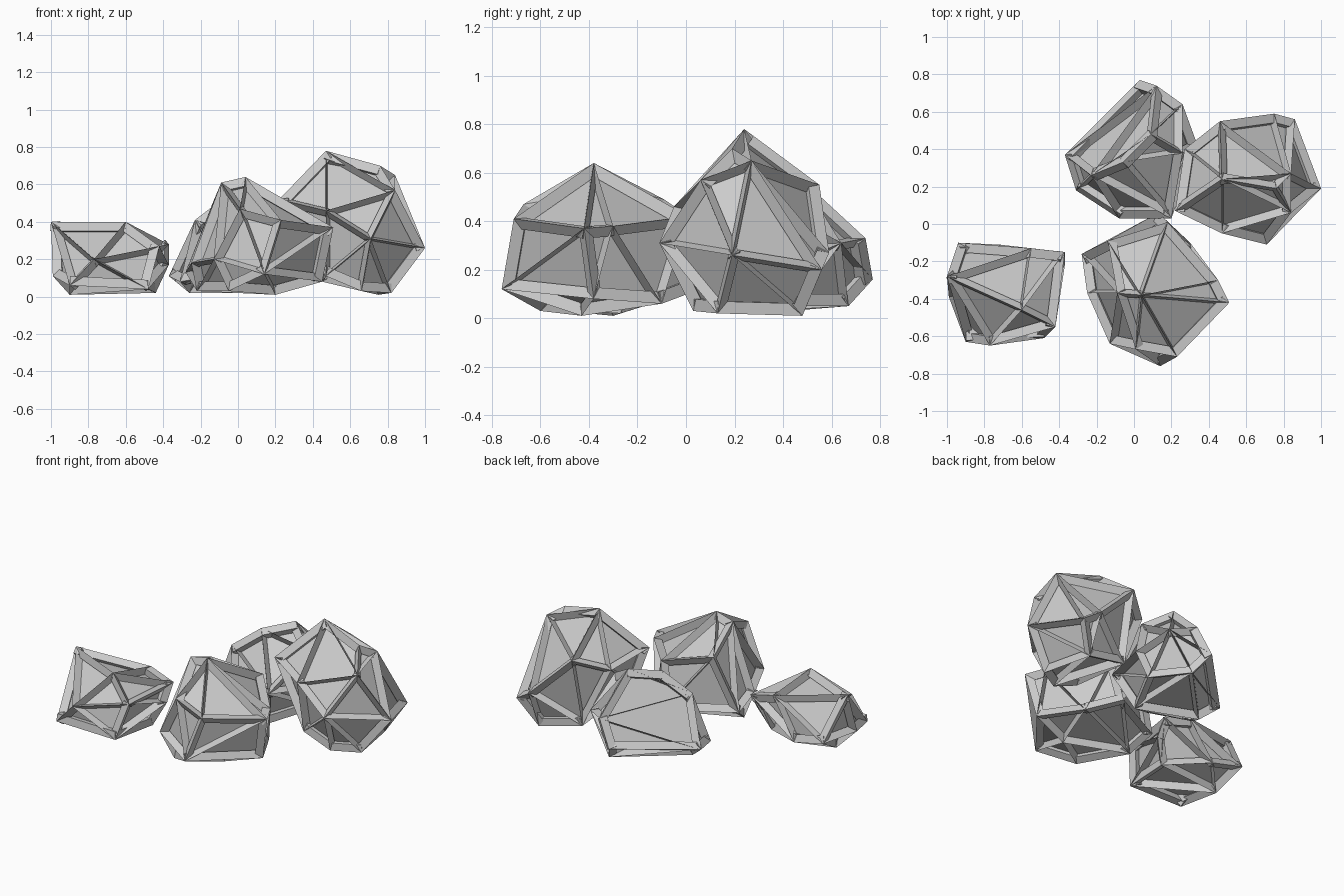
import bpy, bmesh
from mathutils import Vector

DEPTH = 0.05  # how far each facet is sunk below the sharp outer edges


def hull(points):
    """Convex hull of a point cloud as a bmesh."""
    bm = bmesh.new()
    for p in points:
        bm.verts.new(p)
    res = bmesh.ops.convex_hull(bm, input=bm.verts[:])
    junk = {g for g in res["geom_interior"] + res["geom_unused"]
            if isinstance(g, bmesh.types.BMVert)}
    bmesh.ops.delete(bm, geom=list(junk), context='VERTS')
    bmesh.ops.recalc_face_normals(bm, faces=bm.faces[:])
    bm.normal_update()
    return bm


def sink_facets(bm):
    """Extrude every facet inward on its own, leaving ridges along the edges."""
    normals = [f.normal.copy() for f in bm.faces]
    res = bmesh.ops.extrude_discrete_faces(bm, faces=bm.faces[:])
    for f, n in zip(res["faces"], normals):
        for v in f.verts:
            v.co -= n * DEPTH
    bm.normal_update()


def rock(name, corners):
    """Faceted boulder with sunken facets."""
    bm = hull([Vector(c) for c in corners])
    sink_facets(bm)
    me = bpy.data.meshes.new(name)
    bm.to_mesh(me)
    bm.free()
    ob = bpy.data.objects.new(name, me)
    bpy.context.collection.objects.link(ob)


# low slab-like rock on the left
rock("left_rock", [
    (-1, -0.28, 0.40), (-0.60, -0.46, 0.40), (-0.55, -0.13, 0.33),
    (-0.37, -0.15, 0.28), (-0.42, -0.55, 0.27), (-0.77, -0.65, 0.20),
    (-0.99, -0.39, 0.11), (-0.90, -0.63, 0.06), (-0.48, -0.61, 0.04),
    (-0.37, -0.22, 0.17), (-0.94, -0.10, 0.12), (-0.72, -0.11, 0.07),
    (-0.90, -0.30, 0.01), (-0.44, -0.27, 0.02)])

# pointed rock at the front
rock("front_rock", [
    (0.04, -0.38, 0.64), (-0.09, -0.37, 0.61), (0.23, -0.71, 0.41),
    (0.01, -0.67, 0.47), (0.14, -0.76, 0.12), (0.51, -0.42, 0.37),
    (0.45, -0.30, 0.38), (0.45, -0.38, 0.08), (-0.13, -0.64, 0.20),
    (-0.25, -0.37, 0.18), (-0.28, -0.16, 0.13), (-0.14, -0.09, 0.49),
    (0.18, 0.01, 0.42), (0.13, 0.06, 0.12), (0.30, -0.10, 0.06),
    (-0.22, -0.30, 0.03), (-0.05, -0.60, 0.03), (0.20, -0.43, 0.01)])

# tallest rock on the right
rock("right_rock", [
    (0.47, 0.24, 0.78), (0.76, 0.19, 0.70), (0.84, 0.27, 0.65),
    (0.84, 0.06, 0.57), (0.46, 0.55, 0.55), (0.27, 0.40, 0.48),
    (0.22, 0.07, 0.52), (0.47, -0.05, 0.46), (0.71, -0.11, 0.31),
    (1, 0.19, 0.26), (0.86, 0.56, 0.20), (0.75, 0.59, 0.27),
    (0.75, 0.48, 0.01), (0.82, 0.13, 0.02), (0.66, 0.03, 0.03),
    (0.47, 0.02, 0.11), (0.27, 0.15, 0.28), (0.45, 0.45, 0.08)])

# rock at the back
rock("back_rock", [
    (0.09, 0.48, 0.57), (-0.06, 0.33, 0.54), (0.26, 0.38, 0.46),
    (0.26, 0.64, 0.31), (0.12, 0.74, 0.33), (0.03, 0.77, 0.16),
    (-0.37, 0.37, 0.11), (-0.31, 0.18, 0.08), (-0.23, 0.26, 0.41),
    (-0.08, 0.03, 0.12), (0.20, 0.03, 0.28), (0.34, 0.42, 0.22),
    (-0.26, 0.30, 0.02), (0.10, 0.67, 0.05), (0.12, 0.15, 0.02),
    (0.27, 0.45, 0.05)])
